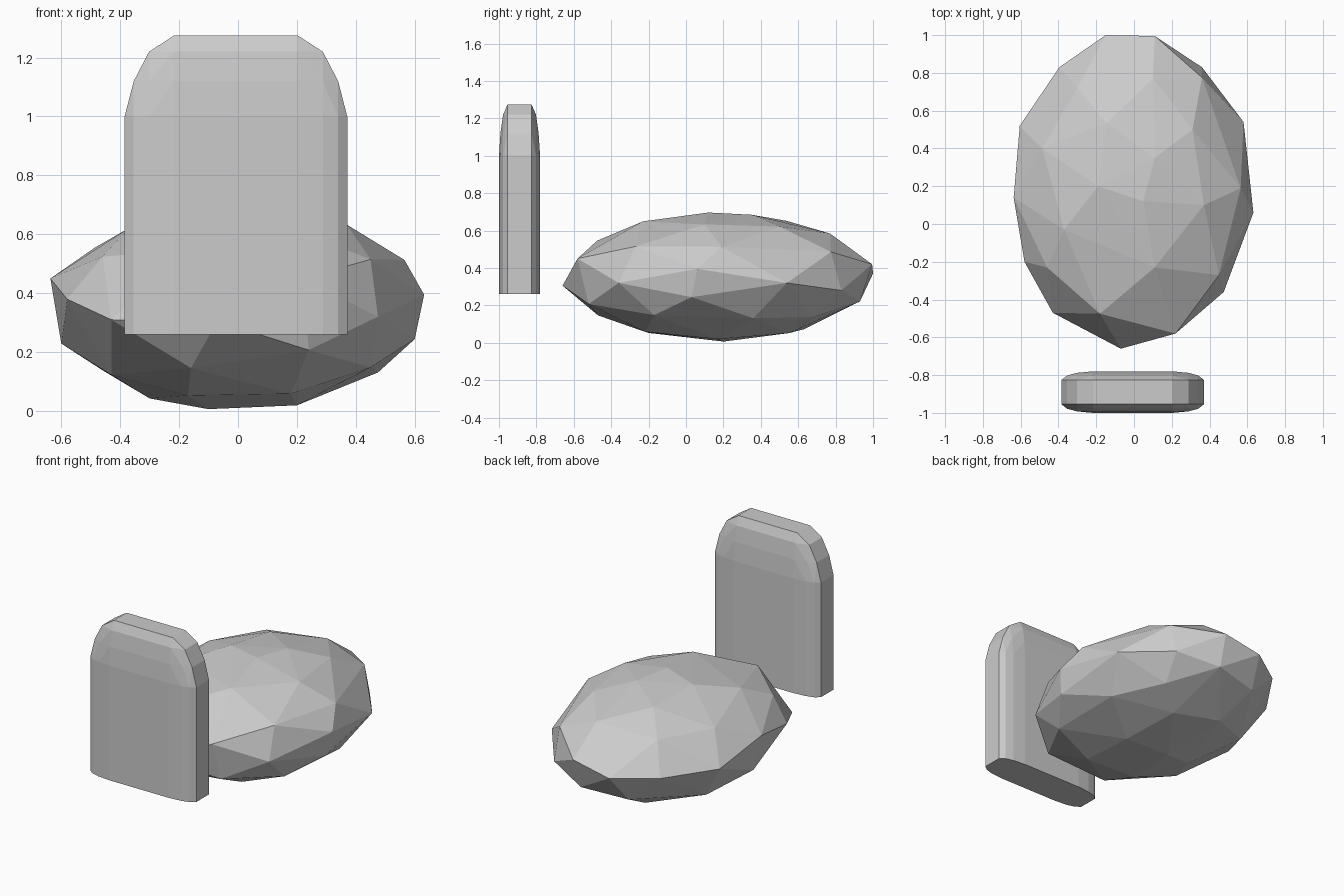
import bpy, bmesh
from math import sqrt

if "Cube" in bpy.data.objects:
    bpy.data.objects.remove(bpy.data.objects["Cube"])


def hull_object(name, points):
    """Flat-shaded convex solid through the given points."""
    bm = bmesh.new()
    for p in points:
        bm.verts.new(p)
    res = bmesh.ops.convex_hull(bm, input=bm.verts[:])
    loose = {g for g in res["geom_interior"] + res["geom_unused"]
             if isinstance(g, bmesh.types.BMVert) and not g.link_faces}
    bmesh.ops.delete(bm, geom=list(loose), context='VERTS')
    bmesh.ops.dissolve_limit(bm, angle_limit=0.01, verts=bm.verts[:], edges=bm.edges[:])
    bmesh.ops.recalc_face_normals(bm, faces=bm.faces[:])
    mesh = bpy.data.meshes.new(name)
    bm.to_mesh(mesh)
    bm.free()
    obj = bpy.data.objects.new(name, mesh)
    bpy.context.collection.objects.link(obj)
    return obj


# Earth mound: faceted ellipsoid, plan points are lifted onto its surface
CY, CZ = 0.17, 0.35
RX, RY, RZ = 0.64, 0.83, 0.348


def on_mound(x, y, side):
    h = 1 - (x / RX) ** 2 - ((y - CY) / RY) ** 2
    return (x, y, CZ + side * RZ * sqrt(max(h, 0)))


rim = [(-.15, 1, .37), (.11, .995, .42), (.36, .83, .28), (.58, .54, .32),
       (.632, .06, .395), (.475, -.36, .32), (.22, -.58, .45), (-.07, -.66, .305),
       (-.43, -.47, .31), (-.58, -.2, .38), (-.637, .14, .45), (-.605, .52, .37),
       (-.395, .83, .37)]
upper = [(.1, .77), (.36, .775), (-.145, .535), (.31, .5), (-.485, .4), (.11, .35),
         (-.19, .2), (.05, .12), (.37, .1), (.565, .19), (-.37, -.03), (.11, -.23),
         (.45, -.27), (-.46, -.23), (-.18, -.475), (-.3, .72)]
lower = [(.6, .03), (.475, .36), (.45, -.17), (.24, -.52), (-.16, -.47), (.18, -.22),
         (-.1, .2), (.2, .17), (.15, .55), (-.15, .63), (.1, .93), (.32, .68),
         (-.6, .17), (-.3, .15), (-.17, -.2), (-.43, -.12), (-.46, .45), (-.2, .87)]
hull_object("earth_mound", rim + [on_mound(x, y, 1) for x, y in upper]
            + [on_mound(x, y, -1) for x, y in lower])

# Upright stone: rounded slab, thinning towards its sides and top
profile = [(.378, 1.0), (.347, 1.12), (.295, 1.22), (.21, 1.275)]
depths = [.064, .088, .102, .11]
stone = []
for i, (_, z) in enumerate(profile):
    for j in range(i, len(profile)):
        for sx in (-1, 1):
            for sy in (-1, 1):
                x, y = sx * profile[j][0] - .007, sy * depths[j - i] - .89
                stone.append((x, y, z))
                if i == 0:
                    stone.append((x, y, .26))
hull_object("upright_stone", stone)
